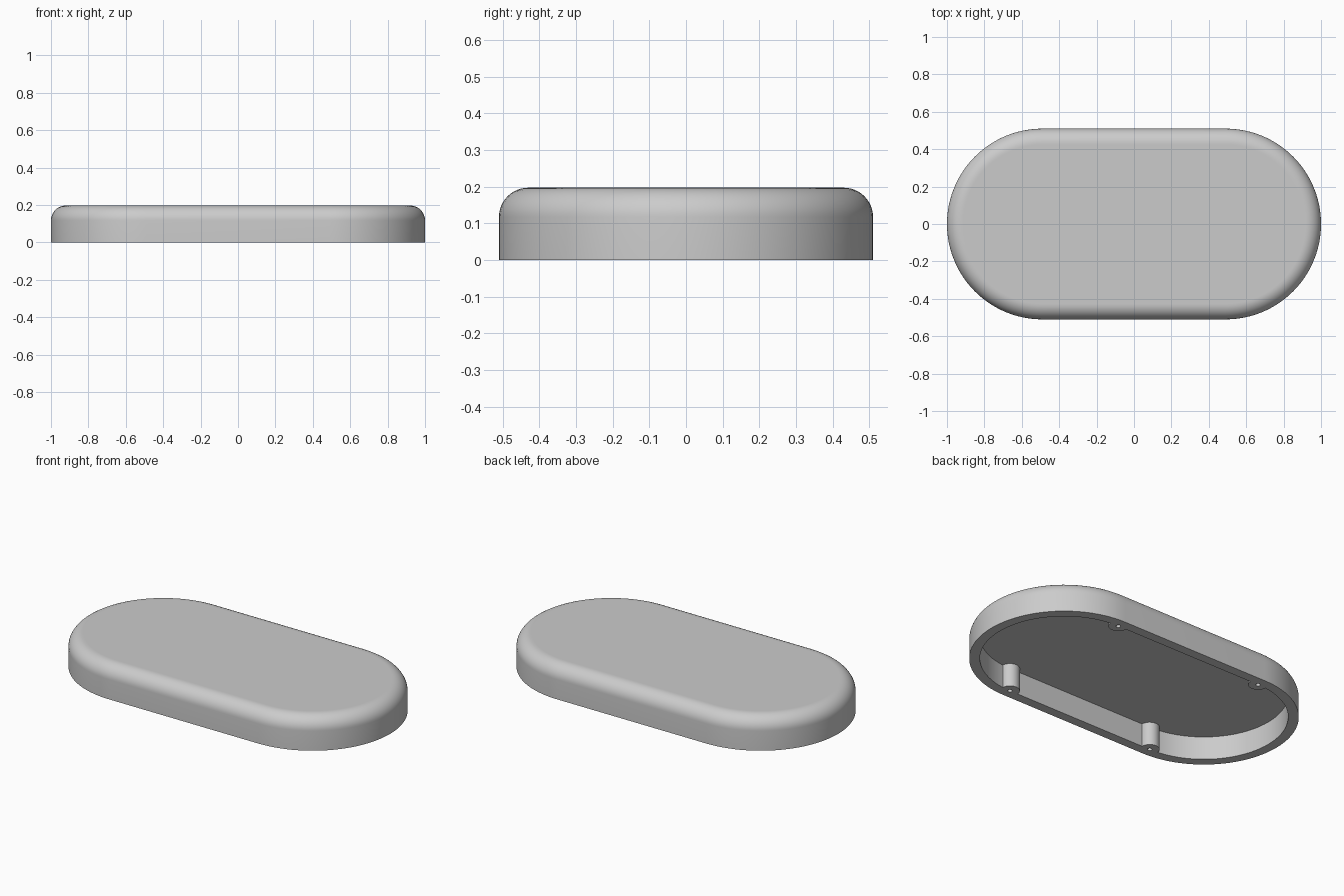
import bpy, bmesh
from math import sin, cos, pi

cube = bpy.data.objects.get("Cube")
if cube:
    bpy.data.objects.remove(cube, do_unlink=True)

HALF = 0.49       # half length of the straight sides
R = 0.51          # outer end radius
H = 0.197         # total height
FILLET = 0.08
INNER = 0.453     # inner end radius
CEILING = 0.138   # underside of the top plate
ARC = 48          # segments per rounded end

grey = bpy.data.materials.new("Plain grey")
grey.use_nodes = True
grey.diffuse_color = (0.6, 0.6, 0.6, 1)
grey.node_tree.nodes["Principled BSDF"].inputs["Base Color"].default_value = (0.6, 0.6, 0.6, 1)


def make_object(name, bm):
    bmesh.ops.recalc_face_normals(bm, faces=bm.faces)
    mesh = bpy.data.meshes.new(name)
    bm.to_mesh(mesh)
    bm.free()
    mesh.materials.append(grey)
    obj = bpy.data.objects.new(name, mesh)
    bpy.context.collection.objects.link(obj)
    return obj


def stadium(bm, r, z):
    """Ring of vertices: two half circles joined by straight sides."""
    ring = []
    for side in (1, -1):
        for i in range(ARC + 1):
            a = -pi / 2 + pi * i / ARC
            ring.append(bm.verts.new((side * (HALF + r * cos(a)), side * r * sin(a), z)))
    return ring


def cylinders(name, radius, z0, z1, segments):
    """One upright cylinder at each of the four screw positions."""
    bm = bmesh.new()
    for x in (-HALF, HALF):
        for y in (-INNER, INNER):
            made = bmesh.ops.create_cone(bm, cap_ends=True, segments=segments, radius1=radius,
                                         radius2=radius, depth=z1 - z0)
            bmesh.ops.translate(bm, verts=made["verts"], vec=(x, y, (z0 + z1) / 2))
    return make_object(name, bm)


# Hollow lid: (radius, height) profile lofted from the inner ceiling round to the top
profile = [(INNER, CEILING), (INNER, 0), (R, 0)]
for i in range(13):
    a = pi / 2 * i / 12
    profile.append((R - FILLET + FILLET * cos(a), H - FILLET + FILLET * sin(a)))
profile.append((R - FILLET - 0.005, H))

bm = bmesh.new()
rings = [stadium(bm, r, z) for r, z in profile]
for low, high in zip(rings, rings[1:]):
    n = len(low)
    for i in range(n):
        j = (i + 1) % n
        bm.faces.new((low[i], low[j], high[j], high[i]))
bm.faces.new(rings[0])
bm.faces.new(rings[-1])
lid = make_object("lid_shell", bm)

# Screw bosses merged into the wall, then their pilot holes
bosses = cylinders("screw_bosses", 0.053, 0, CEILING + 0.002, 40)
holes = cylinders("pilot_holes", 0.013, -0.05, 0.1, 20)
bpy.context.view_layer.objects.active = lid
for tool, operation in ((bosses, "UNION"), (holes, "DIFFERENCE")):
    mod = lid.modifiers.new(tool.name, "BOOLEAN")
    mod.operation = operation
    mod.solver = "EXACT"
    mod.object = tool
    bpy.ops.object.modifier_apply(modifier=mod.name)
    bpy.data.objects.remove(tool, do_unlink=True)

# Smooth rounded surfaces, crisp rims
bpy.ops.object.select_all(action="DESELECT")
lid.select_set(True)
bpy.ops.object.shade_smooth_by_angle(angle=pi / 6)
